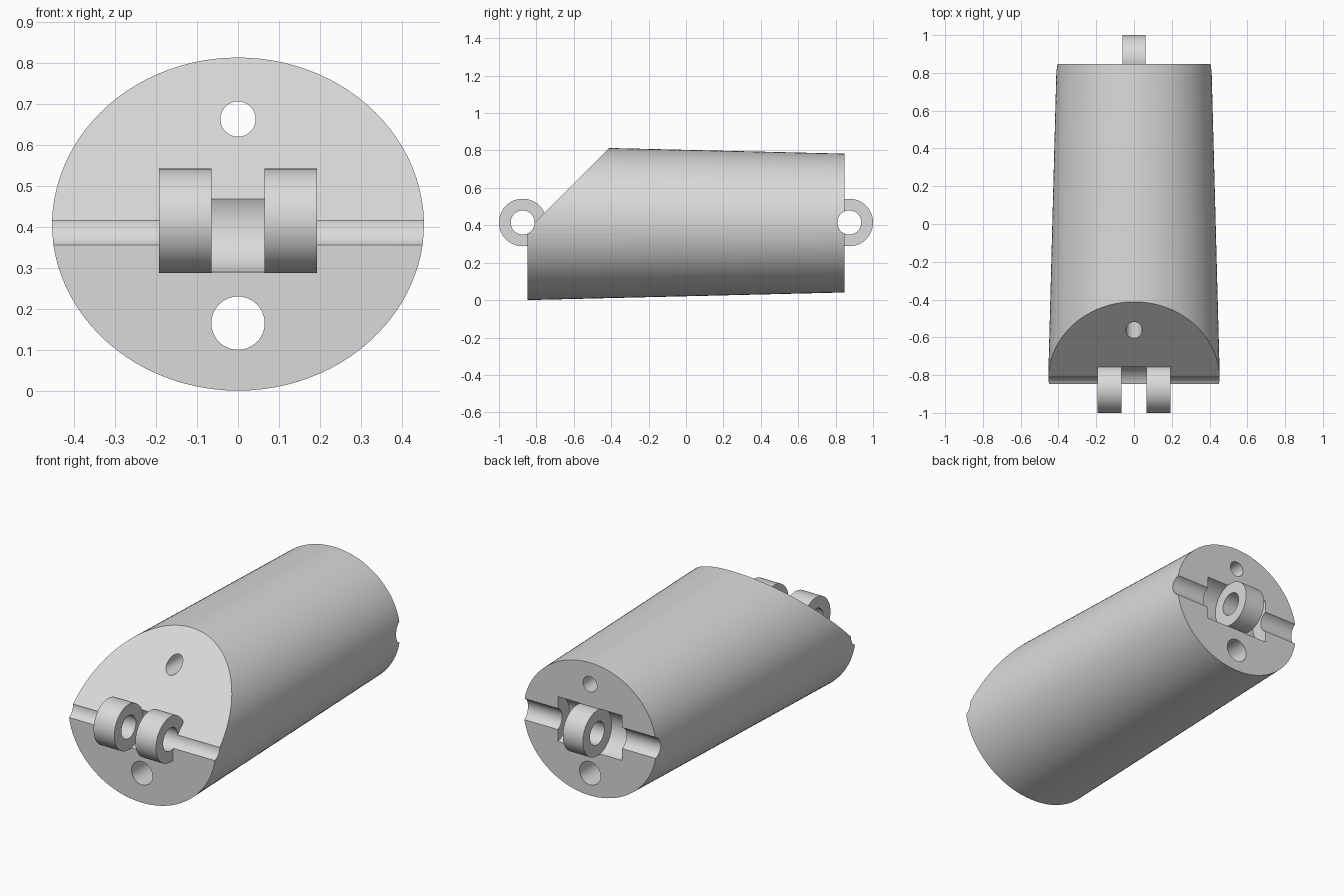
import bpy, bmesh
from math import radians
from mathutils import Matrix, Vector

old = bpy.data.objects.get("Cube")
if old:
    bpy.data.objects.remove(old, do_unlink=True)

HALF = 0.848       # half length of the body
MID = 0.412        # height of the body axis
PIN_Y, PIN_Z = 0.873, 0.415
LUG_R, HOLE_R = 0.127, 0.064

grey = bpy.data.materials.new("plain grey")
grey.use_nodes = True
grey.diffuse_color = (0.7, 0.7, 0.7, 1)
grey.node_tree.nodes["Principled BSDF"].inputs["Base Color"].default_value = (0.7, 0.7, 0.7, 1)


def make_object(name, bm):
    mesh = bpy.data.meshes.new(name)
    bmesh.ops.recalc_face_normals(bm, faces=bm.faces)
    bm.to_mesh(mesh)
    bm.free()
    mesh.materials.append(grey)
    obj = bpy.data.objects.new(name, mesh)
    bpy.context.collection.objects.link(obj)
    return obj


def cylinder(name, axis, radius, length, center, segments=64):
    """Closed cylinder along the x or y axis."""
    bm = bmesh.new()
    turn = Matrix.Rotation(radians(90), 4, "Y" if axis == "x" else "X")
    bmesh.ops.create_cone(bm, cap_ends=True, segments=segments, radius1=radius,
                          radius2=radius, depth=length,
                          matrix=Matrix.Translation(center) @ turn)
    return make_object(name, bm)


def combine(target, tool, operation):
    """Apply a boolean and drop the tool object."""
    tool.hide_render = True
    mod = target.modifiers.new("combine", "BOOLEAN")
    mod.operation, mod.object, mod.solver = operation, tool, "EXACT"
    graph = bpy.context.evaluated_depsgraph_get()
    result = bpy.data.meshes.new_from_object(target.evaluated_get(graph))
    target.modifiers.clear()
    target.data = result
    bpy.data.objects.remove(tool, do_unlink=True)


# Tapered oval body with a slanted front
bm = bmesh.new()
place = (Matrix.Translation((0, 0, MID)) @ Matrix.Diagonal((1, 1, 0.905, 1))
         @ Matrix.Rotation(radians(-90), 4, "X"))
bmesh.ops.create_cone(bm, cap_ends=True, segments=96, radius1=0.455,
                      radius2=0.41, depth=2 * HALF, matrix=place)
bmesh.ops.bisect_plane(bm, geom=bm.verts[:] + bm.edges[:] + bm.faces[:],
                       plane_co=Vector((0, -0.41, 0.815)),
                       plane_no=Vector((0, -1, 1)), clear_outer=True)
bmesh.ops.holes_fill(bm, edges=[e for e in bm.edges if e.is_boundary])
body = make_object("finger_segment", bm)

# Hinge knuckles at both ends
for side in (-1, 1):
    knuckle = cylinder("knuckle", "x", LUG_R, 0.386, (0, side * PIN_Y, PIN_Z))
    combine(body, knuckle, "UNION")

# Gap between the two front knuckles
gap = cylinder("knuckle_gap", "x", LUG_R + 0.001, 0.13, (0, -PIN_Y, PIN_Z))
combine(body, gap, "DIFFERENCE")

# Clearance on each side of the single rear knuckle
for side in (-1, 1):
    recess = cylinder("knuckle_recess", "x", LUG_R + 0.001, 0.137,
                      (side * 0.1305, PIN_Y, PIN_Z))
    combine(body, recess, "DIFFERENCE")

# Hinge pin holes, which also groove the end faces
for side in (-1, 1):
    pin = cylinder("pin_hole", "x", HOLE_R, 1.2, (0, side * PIN_Y, PIN_Z))
    combine(body, pin, "DIFFERENCE")

# Cord channels running the whole length
for radius, height in ((0.043, 0.663), (0.065, 0.165)):
    channel = cylinder("cord_channel", "y", radius, 2.4, (0, 0, height), 48)
    combine(body, channel, "DIFFERENCE")

# Smooth round walls, crisp rims
bpy.ops.object.select_all(action="DESELECT")
body.select_set(True)
bpy.context.view_layer.objects.active = body
bpy.ops.object.shade_smooth_by_angle(angle=radians(25))
